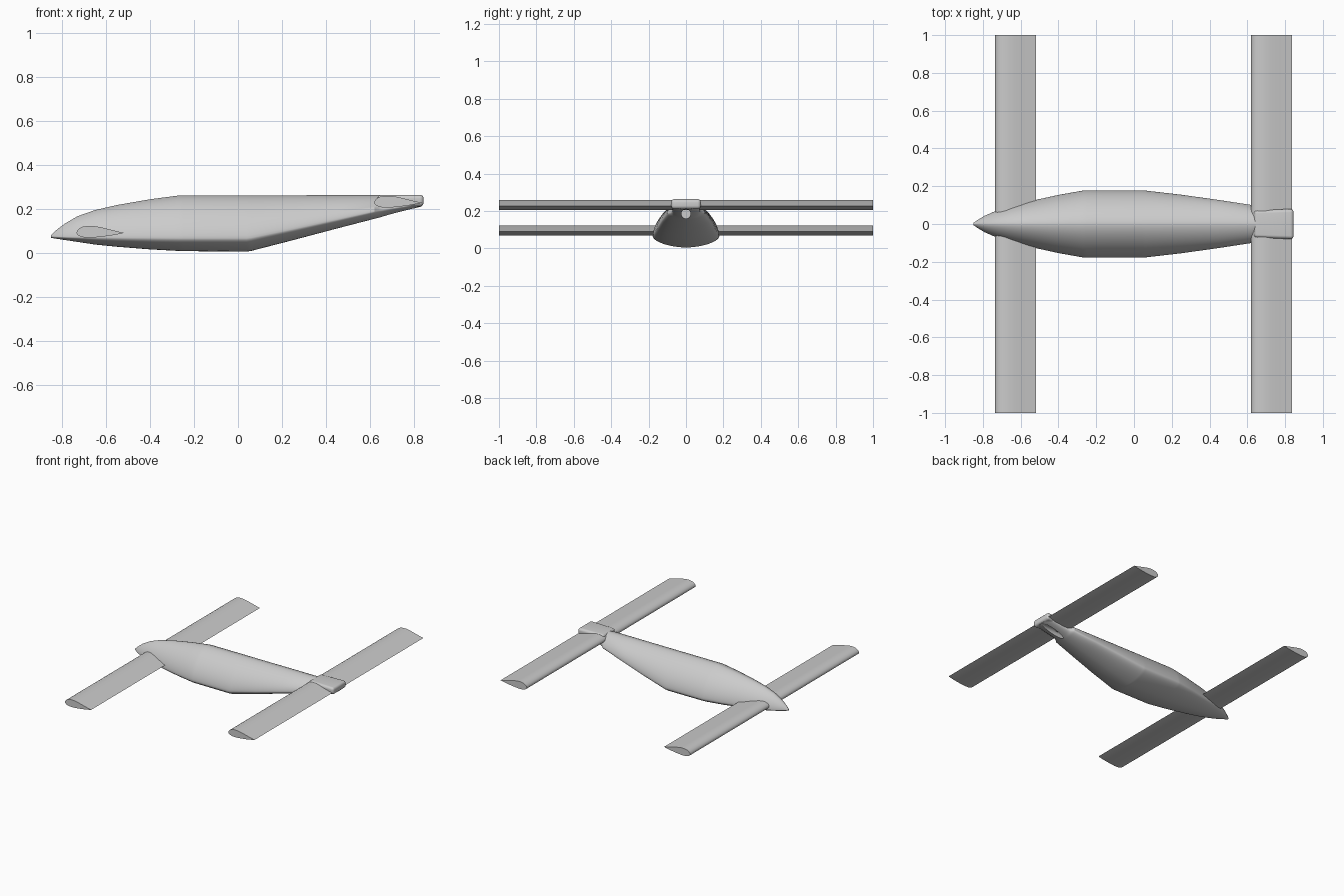
import bpy, bmesh
from math import cos, sin, pi

cube = bpy.data.objects.get("Cube")
if cube:
    bpy.data.objects.remove(cube)

grey = bpy.data.materials.new("light grey")
grey.use_nodes = True
GREY = (0.6, 0.6, 0.6, 1)
grey.diffuse_color = GREY
grey.node_tree.nodes["Principled BSDF"].inputs["Base Color"].default_value = GREY


def loft(name, rings):
    """Join equal rings of points into a closed solid with flat end caps."""
    bm = bmesh.new()
    loops = [[bm.verts.new(p) for p in ring] for ring in rings]
    for a, b in zip(loops, loops[1:]):
        for i in range(len(a)):
            j = (i + 1) % len(a)
            bm.faces.new((a[i], a[j], b[j], b[i]))
    bm.faces.new(loops[0])
    bm.faces.new(loops[-1])
    return finish(name, bm)


def finish(name, bm):
    bmesh.ops.recalc_face_normals(bm, faces=bm.faces)
    mesh = bpy.data.meshes.new(name)
    bm.to_mesh(mesh)
    bm.free()
    mesh.materials.append(grey)
    ob = bpy.data.objects.new(name, mesh)
    bpy.context.collection.objects.link(ob)
    return ob


def apply_and_smooth(ob, angle=0.5):
    bpy.ops.object.select_all(action="DESELECT")
    ob.select_set(True)
    bpy.context.view_layer.objects.active = ob
    for mod in list(ob.modifiers):
        bpy.ops.object.modifier_apply(modifier=mod.name)
    bpy.ops.object.shade_smooth_by_angle(angle=angle)


def power(v, n):
    return (1 if v >= 0 else -1) * abs(v) ** (2 / n)


def section(x, top, bottom, half, mid, count=64):
    """Pointed-arch upper half over a shallow rounded belly."""
    ring = []
    for i in range(count):
        a = 2 * pi * i / count
        s, n = sin(a), 1.65 if sin(a) >= 0 else 1.8
        height = top - mid if s >= 0 else mid - bottom
        ring.append((x, half * power(cos(a), n), mid + height * power(s, n)))
    return ring


# Fuselage stations: x, top, bottom, half width, height of widest point
stations = [
    (-0.85, 0.080, 0.068, 0.006, 0.074), (-0.83, 0.100, 0.064, 0.020, 0.073),
    (-0.79, 0.131, 0.058, 0.044, 0.071), (-0.73, 0.166, 0.049, 0.070, 0.070),
    (-0.65, 0.194, 0.037, 0.096, 0.069), (-0.55, 0.217, 0.027, 0.121, 0.068),
    (-0.40, 0.243, 0.015, 0.154, 0.067), (-0.27, 0.260, 0.008, 0.177, 0.066),
    (-0.25, 0.261, 0.007, 0.178, 0.066), (0.04, 0.261, 0.005, 0.178, 0.066),
    (0.06, 0.261, 0.008, 0.177, 0.068), (0.25, 0.261, 0.057, 0.155, 0.107),
    (0.45, 0.262, 0.110, 0.127, 0.150), (0.62, 0.262, 0.154, 0.101, 0.187),
    (0.64, 0.262, 0.159, 0.083, 0.191), (0.66, 0.262, 0.164, 0.074, 0.195),
    (0.835, 0.255, 0.210, 0.070, 0.224),
]
fuselage = loft("fuselage", [section(*s) for s in stations])

# Round channel running out through the sloping tail underside
cutter = loft("channel_cutter", [
    [(x, 0.025 * cos(2 * pi * i / 24), 0.185 + 0.025 * sin(2 * pi * i / 24))
     for i in range(24)] for x in (0.6, 0.95)])
cut = fuselage.modifiers.new("channel", "BOOLEAN")
cut.operation = "DIFFERENCE"
cut.solver = "EXACT"
cut.object = cutter
apply_and_smooth(fuselage)
bpy.data.objects.remove(cutter)

# Rounded block carrying the rear wing
bm = bmesh.new()
bmesh.ops.create_cube(bm, size=1)
for v in bm.verts:
    v.co.x = 0.74 + v.co.x * 0.21
    v.co.y *= 0.16 if v.co.x > 0.74 else 0.146
    v.co.z = 0.237 + v.co.z * 0.053
block = finish("tail_block", bm)
bevel = block.modifiers.new("round", "BEVEL")
bevel.width = 0.018
bevel.segments = 5
apply_and_smooth(block)

# Straight tandem wings with a blunt leading edge and thin trailing edge
upper = [(0, 0.0), (0.003, 0.010), (0.012, 0.020), (0.028, 0.028), (0.05, 0.032),
         (0.075, 0.032), (0.11, 0.026), (0.15, 0.016), (0.19, 0.006), (0.217, 0.0)]
lower = [(0.19, -0.006), (0.15, -0.013), (0.11, -0.018), (0.07, -0.022),
         (0.035, -0.021), (0.012, -0.014), (0.003, -0.007)]
for name, x, z in (("front_wing", -0.735, 0.09), ("rear_wing", 0.62, 0.227)):
    wing = loft(name, [[(x + px, y, z + pz) for px, pz in upper + lower]
                       for y in (-1, 1)])
    apply_and_smooth(wing, 0.7)
